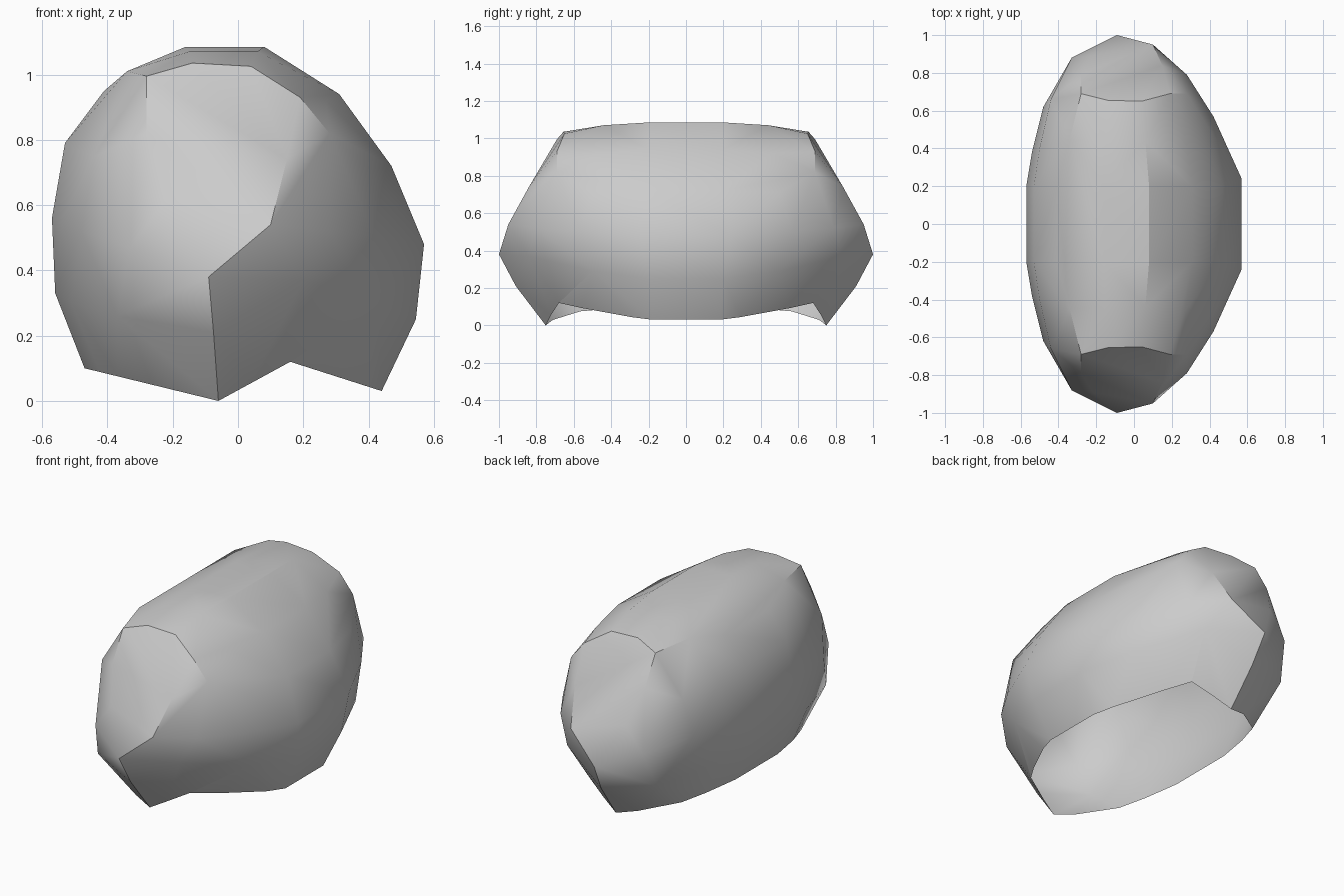
import bpy, bmesh, math
from mathutils import Vector

cube = bpy.data.objects.get("Cube")
if cube:
    bpy.data.objects.remove(cube, do_unlink=True)

# One plain grey for the whole shell
grey = bpy.data.materials.new("plain grey")
grey.use_nodes = True
tone = (0.6, 0.6, 0.6, 1)
grey.diffuse_color = tone
grey.node_tree.nodes["Principled BSDF"].inputs["Base Color"].default_value = tone

# Bands running from the middle of the shell to its back end; mirrored to the front
right_rim = [(-.47, .2, .1), (-.42, .41, .08), (-.3, .6, .05), (-.06, .75, 0)]
right_belt = [(-.56, .2, .33), (-.51, .42, .3), (-.37, .8, .26), (-.075, .91, .21)]
left_rim = [(.44, .18, .03), (.32, .41, .07), (.16, .68, .12)]
left_belt = [(.545, .2, .25), (.43, .5, .29), (.2, .84, .37)]
right_flank = [(-.57, .2, .56), (-.54, .38, .55), (-.48, .62, .52),
               (-.53, .2, .79), (-.5, .4, .77), (-.44, .66, .75)]
left_flank = [(.57, .24, .48), (.42, .57, .5), (.28, .79, .52),
              (.47, .2, .72), (.4, .5, .71)]
crown = [(-.41, .2, .95), (-.34, .45, 1.01), (-.16, .2, 1.085), (-.15, .44, 1.07),
         (.08, .2, 1.085), (.06, .44, 1.07), (.31, .2, .94), (.27, .46, .92)]
end_cap = [(-.33, .88, .47), (-.09, 1, .38), (.1, .95, .54), (.15, .84, .74),
           (.28, .69, .82), (.19, .69, .93), (.04, .65, 1.025), (-.14, .655, 1.035),
           (-.28, .69, .995), (-.28, .79, .82), (-.22, .89, .62)]


def below_rim(belt, rim):
    """Continue the skirt past the rim so that it can be trimmed cleanly."""
    return [Vector(r) + (Vector(r) - Vector(b)) * 0.6 for b, r in zip(belt, rim)]


points = right_belt + left_belt + right_flank + left_flank + crown + end_cap
points += below_rim(right_belt, right_rim) + below_rim(left_belt, left_rim)

bm = bmesh.new()
for x, y, z in points:
    for side in (1, -1):
        bm.verts.new((x, y * side, z))
bmesh.ops.convex_hull(bm, input=bm.verts[:])
bmesh.ops.delete(bm, geom=[v for v in bm.verts if not v.link_faces], context='VERTS')
bmesh.ops.dissolve_limit(bm, angle_limit=math.radians(3), verts=bm.verts[:], edges=bm.edges[:])

# Trim the open underside along three slanted lines: (start x, start z, slope)
slants = [(-.06, 0, -.244), (-.06, 0, .545), (.16, .12, -.32)]
for x, z, slope in slants:
    bmesh.ops.bisect_plane(bm, geom=bm.verts[:] + bm.edges[:] + bm.faces[:], dist=1e-5,
                           plane_co=(x, 0, z), plane_no=(-slope, 0, 1))


def rim_height(px):
    a, b, c = [z + slope * (px - x) for x, z, slope in slants]
    return max(a, min(b, c))


cut = []
for f in bm.faces:
    c = f.calc_center_median()
    if c.z < rim_height(c.x):
        cut.append(f)
bmesh.ops.delete(bm, geom=cut, context='FACES')
bmesh.ops.dissolve_limit(bm, angle_limit=math.radians(1), verts=bm.verts[:], edges=bm.edges[:])
bmesh.ops.recalc_face_normals(bm, faces=bm.faces[:])

mesh = bpy.data.meshes.new("domed_shell")
bm.to_mesh(mesh)
bm.free()
mesh.materials.append(grey)
shell = bpy.data.objects.new("domed_shell", mesh)
bpy.context.collection.objects.link(shell)

# Soft shading with the crisp end edges kept
bpy.ops.object.select_all(action='DESELECT')
shell.select_set(True)
bpy.context.view_layer.objects.active = shell
bpy.ops.object.shade_smooth_by_angle(angle=math.radians(30))
